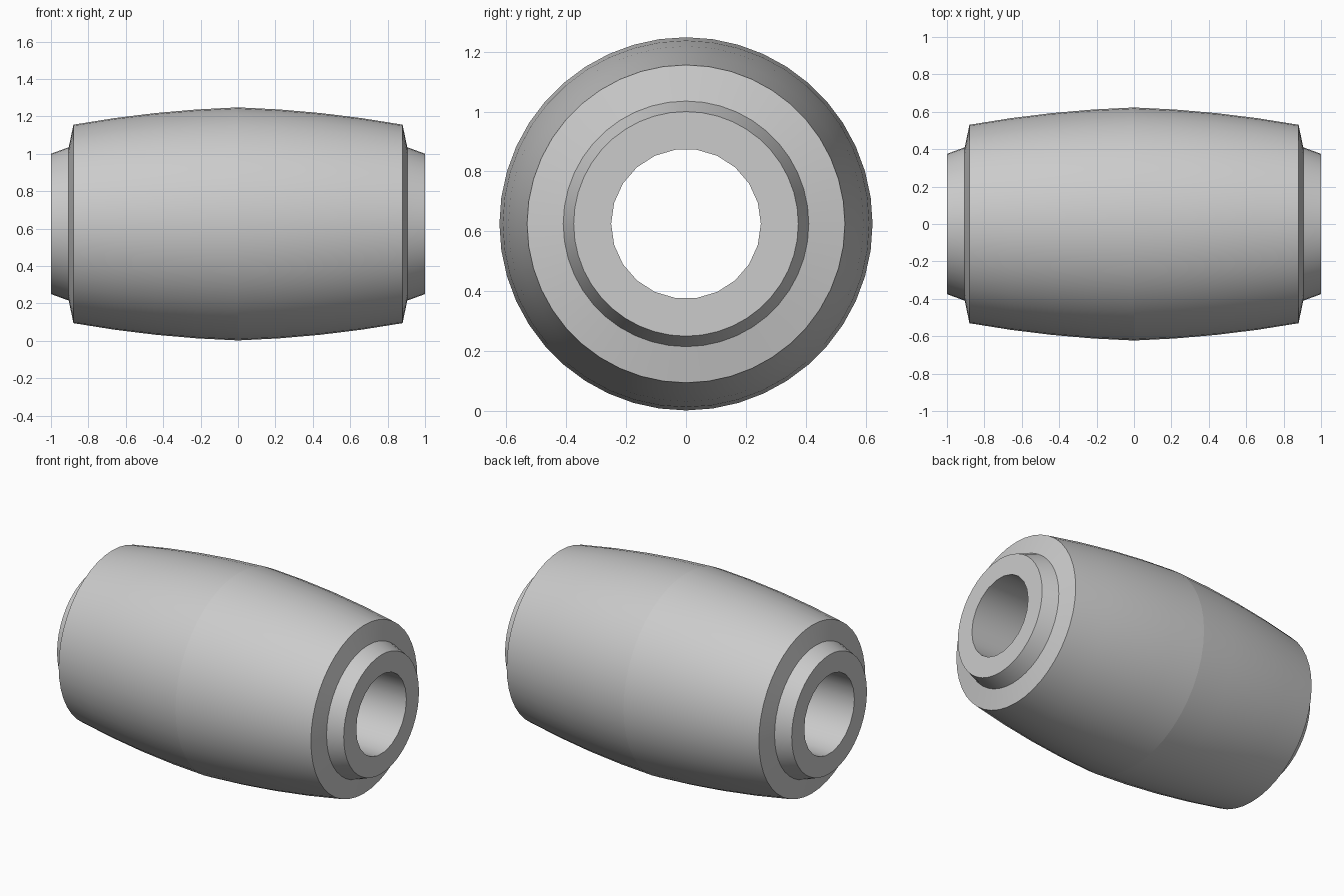
import bpy, bmesh, math

# Remove the default cube
cube = bpy.data.objects.get("Cube")
if cube:
    bpy.data.objects.remove(cube, do_unlink=True)

CENTRE_Z = 0.625
OUTER_SIDES, BORE_SIDES = 44, 22

steel = bpy.data.materials.new("grey steel")
steel.use_nodes = True
colour = (0.6, 0.6, 0.6, 1)
steel.diffuse_color = colour
steel.node_tree.nodes["Principled BSDF"].inputs["Base Color"].default_value = colour


def ring(bm, x, radius, sides):
    """Closed loop of edges around the x axis."""
    verts = []
    for i in range(sides):
        a = math.tau * i / sides
        verts.append(bm.verts.new((x, radius * math.cos(a), radius * math.sin(a))))
    return [bm.edges.new((verts[i - 1], verts[i])) for i in range(sides)]


def barrel_radius(x):
    return 0.623 - 0.032 * x - 0.083 * x * x


# Half profile from the middle ridge to the end of the sleeve
half = [(x, barrel_radius(x)) for x in (0.22, 0.44, 0.66, 0.88)]
half += [(0.905, 0.41), (1.0, 0.375)]
profile = [(-x, r) for x, r in reversed(half)] + [(0, 0.623)] + half

# Barrel with stepped sleeve ends, then the bore joined to both end faces
bm = bmesh.new()
rings = [ring(bm, x, r, OUTER_SIDES) for x, r in profile]
rings += [ring(bm, x, 0.25, BORE_SIDES) for x in (1, -1)]
for i, loop in enumerate(rings):
    bmesh.ops.bridge_loops(bm, edges=rings[i - 1] + loop)
bmesh.ops.recalc_face_normals(bm, faces=bm.faces)

# Smooth sides, with sharp edges at the steps, rims and middle ridge
for face in bm.faces:
    face.smooth = True
for edge in bm.edges:
    on_ridge = all(abs(v.co.x) < 0.001 for v in edge.verts)
    edge.smooth = not on_ridge and edge.calc_face_angle(0) < math.radians(30)

mesh = bpy.data.meshes.new("barrel_bushing")
bm.to_mesh(mesh)
bm.free()
mesh.materials.append(steel)
bushing = bpy.data.objects.new("barrel_bushing", mesh)
bushing.location.z = CENTRE_Z
bpy.context.collection.objects.link(bushing)
